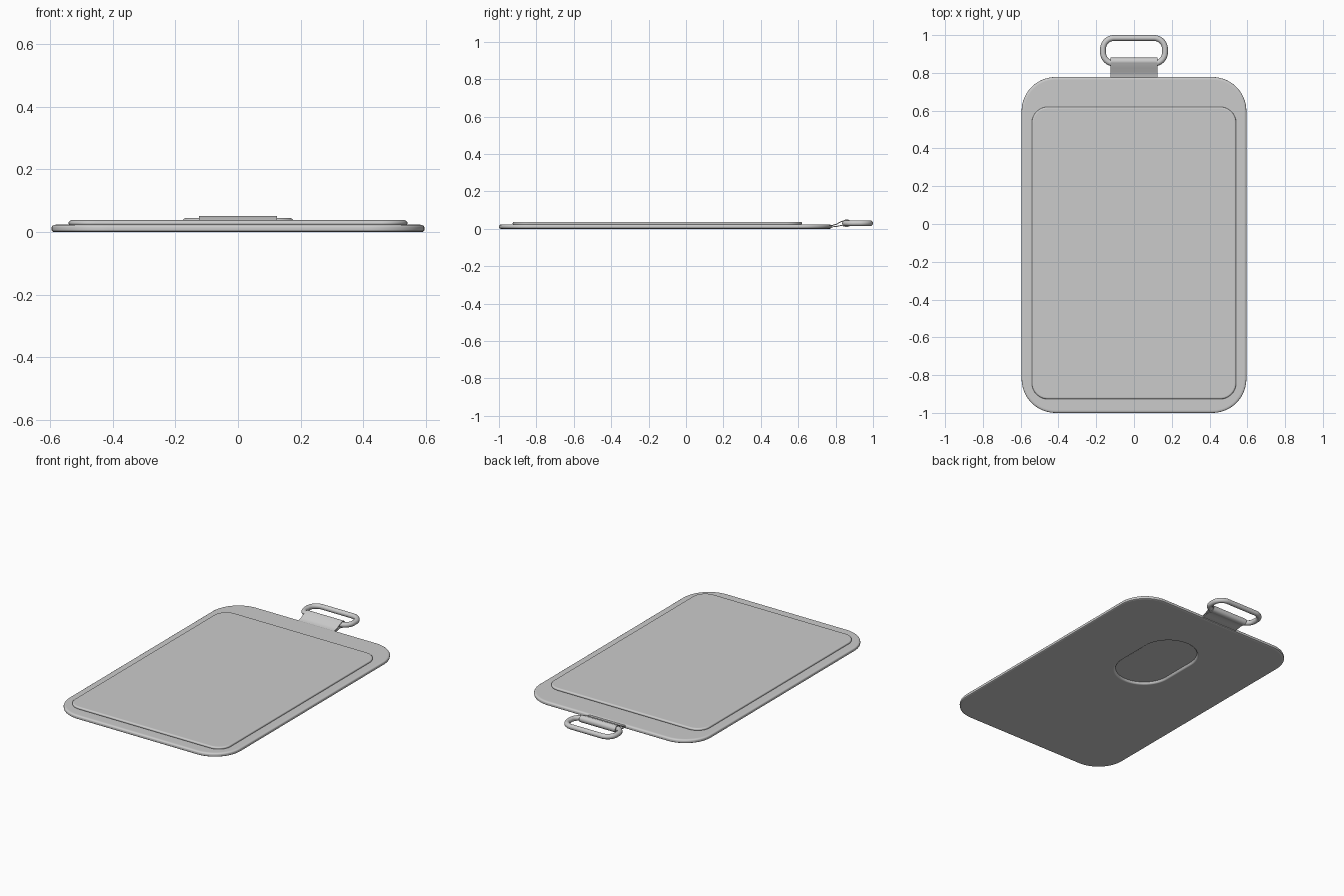
import bpy, bmesh
from math import sin, cos, pi, radians

if "Cube" in bpy.data.objects:
    bpy.data.objects.remove(bpy.data.objects["Cube"])


def outline(hw, y0, y1, r, seg=14):
    """Counter-clockwise rounded rectangle as (x, y) points."""
    pts = []
    for cx, cy, a in ((hw - r, y1 - r, 0), (-hw + r, y1 - r, 90),
                      (-hw + r, y0 + r, 180), (hw - r, y0 + r, 270)):
        for i in range(seg + 1):
            t = radians(a + 90 * i / seg)
            p = (cx + r * cos(t), cy + r * sin(t))
            if not pts or abs(p[0] - pts[-1][0]) + abs(p[1] - pts[-1][1]) > 1e-5:
                pts.append(p)
    if abs(pts[0][0] - pts[-1][0]) + abs(pts[0][1] - pts[-1][1]) < 1e-5:
        pts.pop()
    return pts


def new_object(name, bm):
    bmesh.ops.recalc_face_normals(bm, faces=bm.faces)
    me = bpy.data.meshes.new(name)
    bm.to_mesh(me)
    bm.free()
    ob = bpy.data.objects.new(name, me)
    bpy.context.collection.objects.link(ob)
    return ob


def activate(ob):
    bpy.ops.object.select_all(action='DESELECT')
    ob.select_set(True)
    bpy.context.view_layer.objects.active = ob


def smooth(ob, angle=35):
    activate(ob)
    bpy.ops.object.shade_smooth_by_angle(angle=radians(angle))
    ob.modifiers.new("weighted", 'WEIGHTED_NORMAL').keep_sharp = True


def slab(name, hw, y0, y1, r, levels):
    """Loft a rounded rectangle through (inset, z) levels and cap it."""
    bm = bmesh.new()
    rings = [[bm.verts.new((x, y, z)) for x, y in
              outline(hw - d, y0 + d, y1 - d, r - d)] for d, z in levels]
    for a, b in zip(rings, rings[1:]):
        for i in range(len(a)):
            j = (i + 1) % len(a)
            bm.faces.new((a[i], a[j], b[j], b[i]))
    bm.faces.new(rings[0][::-1])
    bm.faces.new(rings[-1])
    return new_object(name, bm)


# Wallet body with rounded rim
body = slab("wallet_body", 0.595, -1.0, 0.778, 0.18,
            [(0.014, 0), (0.005, 0.001), (0.001, 0.004), (0, 0.008), (0, 0.016),
             (0.002, 0.020), (0.007, 0.023), (0.015, 0.024)])

# Oval thumb recess on the underside, with a flared lip
cutter = slab("recess_cutter", 0.182, -0.09, 0.496, 0.182,
              [(0, -0.01), (0, -0.0005), (0.006, 0.002), (0.011, 0.006),
               (0.014, 0.014)])
cutter.hide_render = True
mod = body.modifiers.new("recess", 'BOOLEAN')
mod.operation, mod.solver, mod.object = 'DIFFERENCE', 'EXACT', cutter
activate(body)
bpy.ops.object.modifier_apply(modifier=mod.name)
bpy.data.objects.remove(cutter)
smooth(body)

# Raised pocket panel
panel = slab("pocket_panel", 0.541, -0.927, 0.62, 0.085,
             [(0.003, 0.022), (0.001, 0.026), (0, 0.029), (0.001, 0.033),
              (0.004, 0.036), (0.010, 0.038)])
smooth(panel)

# Fabric strap folded around the ring bar
cy, cz, rad = 0.860, 0.030, 0.0185
path = [(0.755, 0.016), (0.785, 0.019), (0.805, 0.025), (0.828, 0.038)]
path += [(cy + rad * cos(t), cz + rad * sin(t))
         for t in (radians(125 - 250 * i / 20) for i in range(21))]
path += [(0.828, 0.018), (0.805, 0.013), (0.785, 0.011), (0.755, 0.010)]
bm = bmesh.new()
rows = [[bm.verts.new((x, y, z)) for x in (-0.125, 0.125)] for y, z in path]
for a, b in zip(rows, rows[1:]):
    bm.faces.new((a[0], a[1], b[1], b[0]))
strap = new_object("strap", bm)
sol = strap.modifiers.new("thickness", 'SOLIDIFY')
sol.thickness, sol.offset = 0.005, 0
activate(strap)
bpy.ops.object.modifier_apply(modifier=sol.name)
smooth(strap)

# Metal ring: round tube swept along a rounded outline
tube, sides = 0.0155, 16
centre = outline(0.164, 0.850, 0.9845, 0.058, 10)
bm = bmesh.new()
rings = []
n = len(centre)
for i, (x, y) in enumerate(centre):
    (ax, ay), (bx, by) = centre[i - 1], centre[(i + 1) % n]
    tx, ty = bx - ax, by - ay
    length = (tx * tx + ty * ty) ** 0.5
    nx, ny = ty / length, -tx / length
    rings.append([bm.verts.new((x + nx * tube * cos(2 * pi * k / sides),
                                y + ny * tube * cos(2 * pi * k / sides),
                                cz + tube * sin(2 * pi * k / sides)))
                  for k in range(sides)])
for i in range(n):
    a, b = rings[i], rings[(i + 1) % n]
    for k in range(sides):
        m = (k + 1) % sides
        bm.faces.new((a[k], b[k], b[m], a[m]))
smooth(new_object("key_ring", bm), 60)
